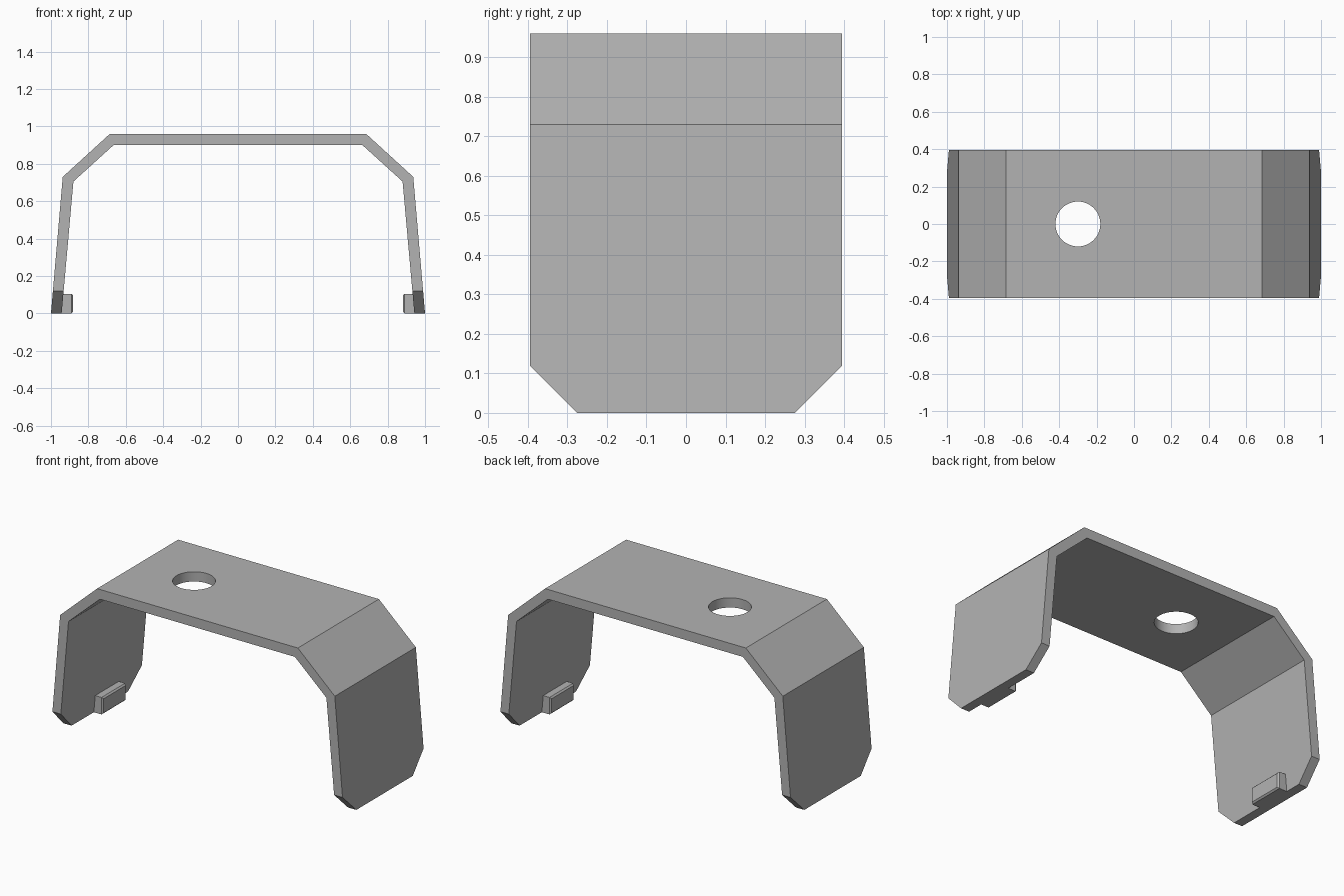
import bpy
import bmesh
from mathutils import Vector

if "Cube" in bpy.data.objects:
    bpy.data.objects.remove(bpy.data.objects["Cube"])

HALF_DEPTH = 0.395
CORNER = 0.12

# Single grey metal
grey = bpy.data.materials.new("grey metal")
grey.use_nodes = True
colour = (0.45, 0.45, 0.45, 1)
grey.diffuse_color = colour
grey.node_tree.nodes["Principled BSDF"].inputs["Base Color"].default_value = colour


def make_object(name, bm):
    bmesh.ops.recalc_face_normals(bm, faces=bm.faces)
    mesh = bpy.data.meshes.new(name)
    bm.to_mesh(mesh)
    bm.free()
    mesh.materials.append(grey)
    obj = bpy.data.objects.new(name, mesh)
    bpy.context.collection.objects.link(obj)
    return obj


# Bent strip: mirrored half profile extruded front to back
outer = [(1.0, 0), (0.937, 0.73), (0.685, 0.96)]
inner = [(0.943, 0), (0.88, 0.705), (0.665, 0.90)]


def arch(half):
    return half + [(-x, z) for x, z in reversed(half)]


bm = bmesh.new()
outline = arch(outer) + arch(inner)[::-1]
face = bm.faces.new([bm.verts.new((x, -HALF_DEPTH, z)) for x, z in outline])
extruded = bmesh.ops.extrude_face_region(bm, geom=[face])["geom"]
bmesh.ops.translate(bm, vec=(0, 2 * HALF_DEPTH, 0),
                    verts=[g for g in extruded if isinstance(g, bmesh.types.BMVert)])
bmesh.ops.recalc_face_normals(bm, faces=bm.faces)

# Cut the lower corners off both legs
for side in (-1, 1):
    cut = bmesh.ops.bisect_plane(
        bm, geom=bm.verts[:] + bm.edges[:] + bm.faces[:],
        plane_co=(0, side * (HALF_DEPTH - CORNER), 0),
        plane_no=Vector((0, side, -1)).normalized(), clear_outer=True)["geom_cut"]
    bmesh.ops.edgenet_fill(bm, edges=[g for g in cut if isinstance(g, bmesh.types.BMEdge)])
bracket = make_object("bracket", bm)

# Round hole through the top plate
bm = bmesh.new()
bmesh.ops.create_cone(bm, cap_ends=True, segments=48, radius1=0.12, radius2=0.12, depth=0.4)
bmesh.ops.translate(bm, vec=(-0.3, 0, 0.93), verts=bm.verts)
cutter = make_object("hole_cutter", bm)
cutter.hide_render = True
cutter.hide_viewport = True
hole = bracket.modifiers.new("hole", "BOOLEAN")
hole.operation = "DIFFERENCE"
hole.object = cutter
hole.solver = "EXACT"

bpy.context.view_layer.objects.active = bracket
bracket.select_set(True)
bpy.ops.object.modifier_apply(modifier=hole.name)
bpy.data.objects.remove(cutter)
bpy.ops.object.shade_smooth_by_angle(angle=0.4)

# Small locating tab inside each leg, turned half round from each other
for name, side in (("left_tab", 1), ("right_tab", -1)):
    bm = bmesh.new()
    bmesh.ops.create_cube(bm, size=1)
    bmesh.ops.scale(bm, vec=(0.07, 0.23, 0.105), verts=bm.verts)
    bmesh.ops.translate(bm, vec=(side * 0.917, side * -0.057, 0.0525), verts=bm.verts)
    tip = [e for e in bm.edges if all(abs(v.co.x) < 0.9 for v in e.verts)]
    bmesh.ops.bevel(bm, geom=tip, offset=0.009, segments=1, affect="EDGES")
    make_object(name, bm)
